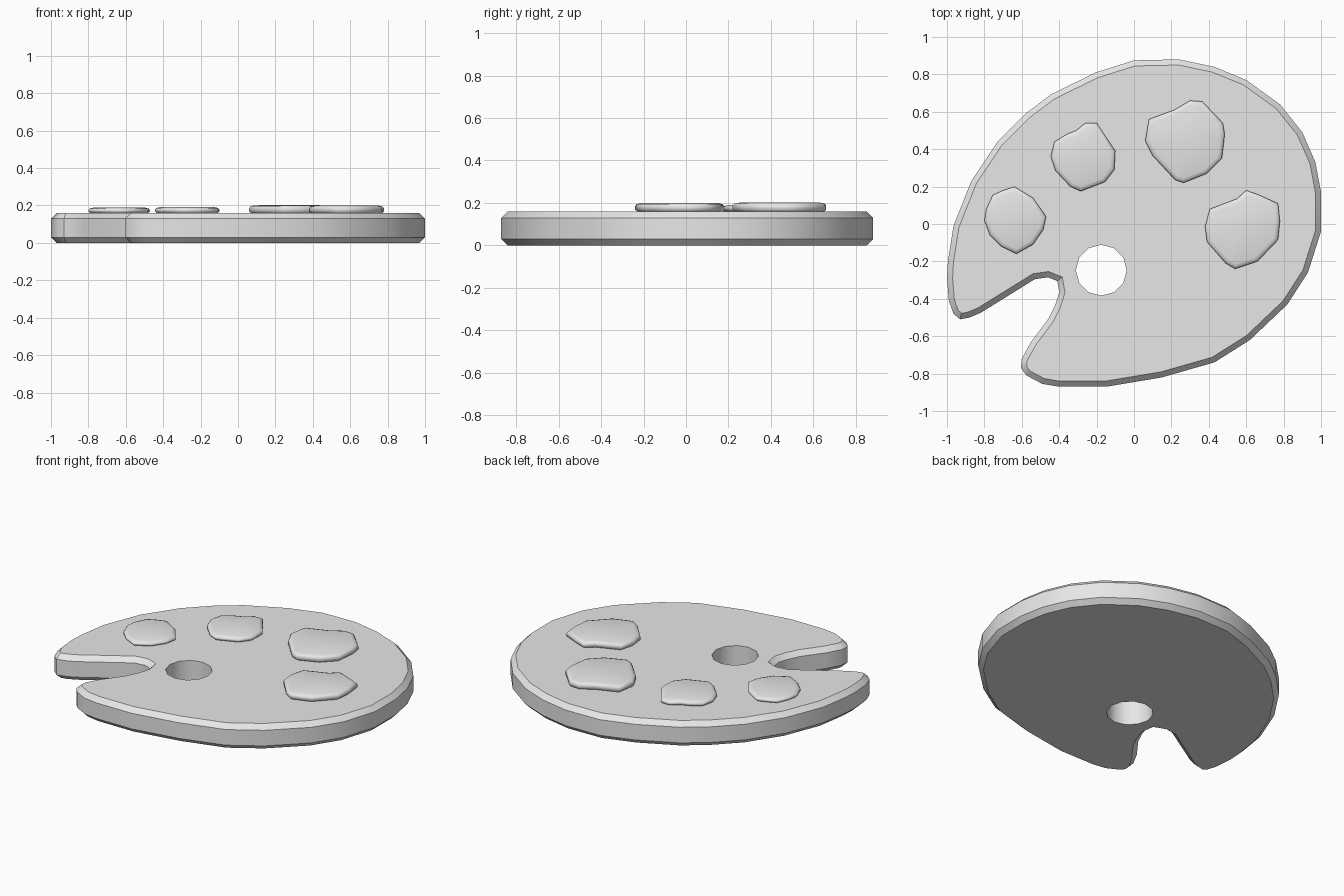
import bpy
import bmesh
from math import cos, sin, pi, radians
from mathutils import Vector

cube = bpy.data.objects.get("Cube")
if cube:
    bpy.data.objects.remove(cube, do_unlink=True)

grey = bpy.data.materials.new("plain grey")
grey.use_nodes = True
grey.diffuse_color = (0.8, 0.8, 0.8, 1)
grey.node_tree.nodes["Principled BSDF"].inputs["Base Color"].default_value = (0.8, 0.8, 0.8, 1)


def inset(points, distance):
    """Move a clockwise outline inward, mitring each corner."""
    result = []
    for i, point in enumerate(points):
        before = (point - points[i - 1]).normalized()
        after = (points[(i + 1) % len(points)] - point).normalized()
        n1 = Vector((before.y, -before.x))
        n2 = Vector((after.y, -after.x))
        result.append(point + distance * (n1 + n2) / max(1 + n1.dot(n2), 0.5))
    return result


def add_ring(bm, points, z):
    return [bm.verts.new((p.x, p.y, z)) for p in points]


def join_rings(bm, lower, upper):
    for i in range(len(lower)):
        bm.faces.new((lower[i - 1], lower[i], upper[i], upper[i - 1]))


def ring_edges(bm, ring):
    return [bm.edges.get((ring[i - 1], ring[i])) for i in range(len(ring))]


def finish(bm, name, angle):
    bmesh.ops.recalc_face_normals(bm, faces=bm.faces[:])
    mesh = bpy.data.meshes.new(name)
    bm.to_mesh(mesh)
    bm.free()
    mesh.materials.append(grey)
    mesh.shade_smooth()
    mesh.set_sharp_from_angle(angle=radians(angle))
    obj = bpy.data.objects.new(name, mesh)
    bpy.context.collection.objects.link(obj)
    return obj


def build_board(outline):
    """Slab with chamfered rim, thumb notch and a straight thumb hole."""
    bm = bmesh.new()
    thickness, chamfer = 0.16, 0.03
    narrow = inset(outline, chamfer)
    rings = [add_ring(bm, narrow, 0),
             add_ring(bm, outline, chamfer),
             add_ring(bm, outline, thickness - chamfer),
             add_ring(bm, narrow, thickness)]
    for lower, upper in zip(rings, rings[1:]):
        join_rings(bm, lower, upper)

    # thumb hole
    sides = 12
    hole = [Vector((-0.175 + 0.136 * cos(2 * pi * i / sides),
                    -0.247 + 0.136 * sin(2 * pi * i / sides))) for i in range(sides)]
    hole_low = add_ring(bm, hole, 0)
    hole_high = add_ring(bm, hole, thickness)
    join_rings(bm, hole_low, hole_high)

    # flat caps around the hole
    for rim, opening in ((rings[0], hole_low), (rings[-1], hole_high)):
        bmesh.ops.triangle_fill(bm, use_beauty=True, normal=(0, 0, 1),
                                edges=ring_edges(bm, rim) + ring_edges(bm, opening))
    return finish(bm, "palette_board", 32)


def build_paint(name, outline, top):
    """Soft-edged blob of paint lying on the board."""
    bm = bmesh.new()
    base = 0.155
    levels = ((0.014, base), (0, base + 0.014), (0, top - 0.016),
              (0.007, top - 0.007), (0.024, top - 0.002))
    rings = [add_ring(bm, inset(outline, d), z) for d, z in levels]
    for lower, upper in zip(rings, rings[1:]):
        join_rings(bm, lower, upper)
    centre = sum(outline, Vector((0, 0))) / len(outline)
    peak = bm.verts.new((centre.x, centre.y, top))
    crown = rings[-1]
    for i in range(len(crown)):
        bm.faces.new((crown[i - 1], crown[i], peak))
    bm.faces.new(rings[0])
    return finish(bm, name, 60)


def outline_from(pairs):
    return [Vector(p) for p in pairs]


# board outline, clockwise from the back
board_outline = outline_from([
    (0.24, 0.88), (0.43, 0.84), (0.60, 0.77), (0.78, 0.64), (0.90, 0.49),
    (0.97, 0.33), (1.0, 0.17), (1.0, -0.04), (0.93, -0.26), (0.82, -0.43),
    (0.62, -0.62), (0.43, -0.74), (0.15, -0.82), (-0.15, -0.87), (-0.40, -0.87),
    (-0.49, -0.855), (-0.575, -0.81), (-0.605, -0.77), (-0.60, -0.72),
    # thumb notch
    (-0.55, -0.63), (-0.46, -0.51), (-0.42, -0.43), (-0.40, -0.365), (-0.41, -0.305),
    (-0.46, -0.285), (-0.53, -0.295), (-0.82, -0.475),
    # rounded tip and right side
    (-0.88, -0.50), (-0.93, -0.51), (-0.965, -0.48), (-0.99, -0.41), (-1.0, -0.29),
    (-0.995, -0.20), (-0.965, -0.01), (-0.87, 0.23), (-0.73, 0.44), (-0.58, 0.59),
    (-0.44, 0.695), (-0.205, 0.81), (0, 0.875)])
build_board(board_outline)

# four paint blobs
build_paint("paint_blob_right", outline_from([
    (-0.64, 0.20), (-0.54, 0.14), (-0.47, 0.04), (-0.485, -0.03), (-0.54, -0.11),
    (-0.63, -0.16), (-0.71, -0.12), (-0.77, -0.06), (-0.80, 0.02), (-0.79, 0.08),
    (-0.755, 0.155), (-0.70, 0.18)]), 0.19)
build_paint("paint_blob_back_right", outline_from([
    (-0.26, 0.54), (-0.20, 0.54), (-0.10, 0.39), (-0.105, 0.29), (-0.155, 0.225),
    (-0.285, 0.175), (-0.34, 0.20), (-0.42, 0.285), (-0.445, 0.36), (-0.425, 0.44),
    (-0.36, 0.48), (-0.31, 0.50)]), 0.193)
build_paint("paint_blob_back_left", outline_from([
    (0.30, 0.66), (0.365, 0.655), (0.475, 0.54), (0.485, 0.48), (0.47, 0.35),
    (0.39, 0.27), (0.265, 0.22), (0.22, 0.235), (0.10, 0.365), (0.06, 0.445),
    (0.08, 0.56), (0.215, 0.61)]), 0.203)
build_paint("paint_blob_left", outline_from([
    (0.60, 0.18), (0.67, 0.155), (0.77, 0.11), (0.78, 0.015), (0.77, -0.085),
    (0.66, -0.20), (0.54, -0.24), (0.49, -0.21), (0.39, -0.095), (0.38, -0.015),
    (0.405, 0.08), (0.55, 0.135)]), 0.201)
